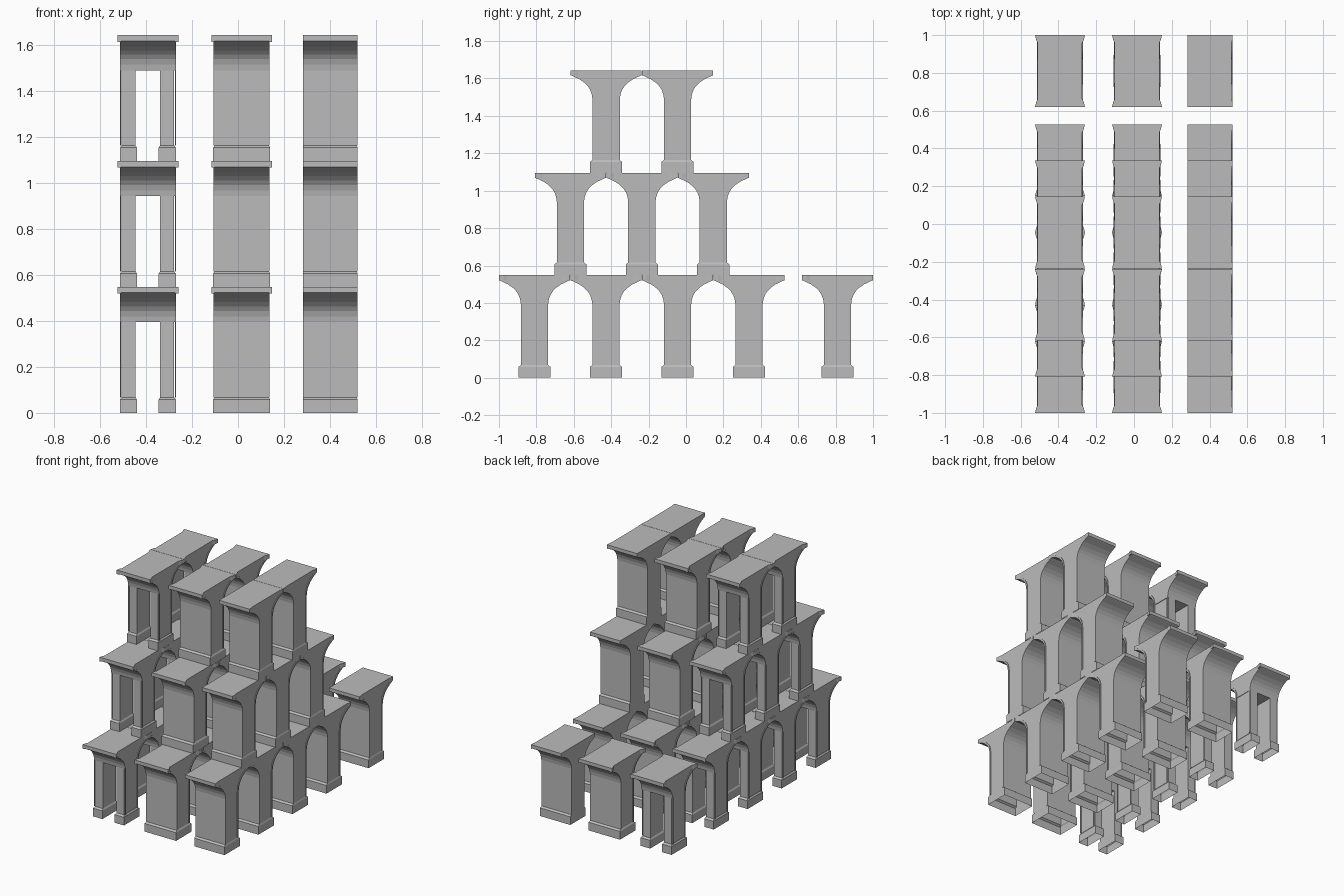
import bpy, bmesh

cube = bpy.data.objects.get("Cube")
if cube:
    bpy.data.objects.remove(cube)

stone = bpy.data.materials.new("grey stone")
stone.use_nodes = True
GREY = (0.5, 0.5, 0.5, 1)
stone.diffuse_color = GREY
stone.node_tree.nodes["Principled BSDF"].inputs["Base Color"].default_value = GREY

# Half outline of the flared capital: (half depth, height)
FLARE = [(0.073, 0.395), (0.077, 0.42), (0.085, 0.443), (0.098, 0.463),
         (0.117, 0.482), (0.143, 0.5), (0.184, 0.519), (0.19, 0.523), (0.19, 0.548)]
BASE_TOP, SPRING, SLAB, TOP = 0.068, 0.395, 0.519, 0.548
SHAFT, FOOT = 0.073, 0.086


def loft(bm, rings):
    """Join rings of equal point count; ends stay open."""
    loops = [[bm.verts.new(p) for p in ring] for ring in rings]
    for a, b in zip(loops, loops[1:]):
        for i in range(len(a)):
            j = (i + 1) % len(a)
            bm.faces.new((a[i], a[j], b[j], b[i]))
    return loops


def prism(bm, outline, x0, x1):
    """Extrude a (y, z) outline from x0 to x1 with both ends closed."""
    for loop in loft(bm, [[(x, y, z) for y, z in outline] for x in (x0, x1)]):
        bm.faces.new(loop)


def rect(x0, x1, half, z):
    return [(x0, -half, z), (x1, -half, z), (x1, half, z), (x0, half, z)]


def leg(bm, x0, x1, lip0, lip1):
    """Hollow shaft on a wider plinth, open underneath."""
    loft(bm, [rect(x0 - lip0, x1 + lip1, FOOT, 0),
              rect(x0 - lip0, x1 + lip1, FOOT, 0.058),
              rect(x0, x1, SHAFT, BASE_TOP),
              rect(x0, x1, SHAFT, SPRING)])


def trim(bm, x, out):
    """Raised edging along the arch on one side, widening at the slab tips."""
    edge = [(SHAFT, BASE_TOP)] + FLARE[:-2]
    inner = [(y - 0.01, z + (0.008 if y > SHAFT else 0)) for y, z in edge]
    for s in (-1, 1):
        for i in range(len(edge) - 1):
            quad = [edge[i], edge[i + 1], inner[i + 1], inner[i]]
            prism(bm, [(s * y, z) for y, z in quad], x, x + out * 0.004)
        plan = [(x, 0.148), (x + out * 0.008, 0.165), (x + out * 0.014, 0.19), (x, 0.19)]
        for loop in loft(bm, [[(px, s * y, z) for px, y in plan] for z in (SLAB, TOP)]):
            bm.faces.new(loop)


def pillar_mesh(name, x0, x1, legs, sides):
    bm = bmesh.new()
    prism(bm, FLARE + [(-y, z) for y, z in reversed(FLARE)], x0, x1)
    for a, b, lip0, lip1 in legs:
        leg(bm, a, b, lip0, lip1)
    for x, out in sides:
        trim(bm, x, out)
    bmesh.ops.recalc_face_normals(bm, faces=bm.faces)
    mesh = bpy.data.meshes.new(name)
    bm.to_mesh(mesh)
    bm.free()
    mesh.materials.append(stone)
    return mesh


# Three pillar designs, one for each lengthwise arcade
meshes = [
    pillar_mesh("split_pillar", -0.51, -0.274,
                [(-0.506, -0.446, 0.008, 0.006), (-0.339, -0.278, 0.006, 0.008)],
                [(-0.51, -1), (-0.274, 1)]),
    pillar_mesh("middle_pillar", -0.102, 0.134, [(-0.102, 0.134, 0.006, 0.006)],
                [(-0.102, -1), (0.134, 1)]),
    pillar_mesh("flush_pillar", 0.283, 0.517, [(0.283, 0.517, 0, 0.004)], []),
]

# Edging on the outer face of the flush pillar, kept within its width
bm = bmesh.new()
bm.from_mesh(meshes[2])
edge_start = len(bm.verts)
trim(bm, 0.517, 1)
for v in bm.verts:
    v.co.x = min(v.co.x, 0.521)
bmesh.ops.recalc_face_normals(bm, faces=bm.faces)
bm.to_mesh(meshes[2])
bm.free()

# Stepped tiers; the lowest has one pillar standing apart at the back
TIERS = [(-0.81, -0.428, -0.045, 0.337, 0.81), (-0.618, -0.236, 0.146), (-0.427, -0.045)]
for tier, centres in enumerate(TIERS):
    for n, y in enumerate(centres):
        for mesh in meshes:
            ob = bpy.data.objects.new(f"{mesh.name}_tier{tier + 1}_{n + 1}", mesh)
            ob.location = (0, y, tier * TOP)
            bpy.context.collection.objects.link(ob)
